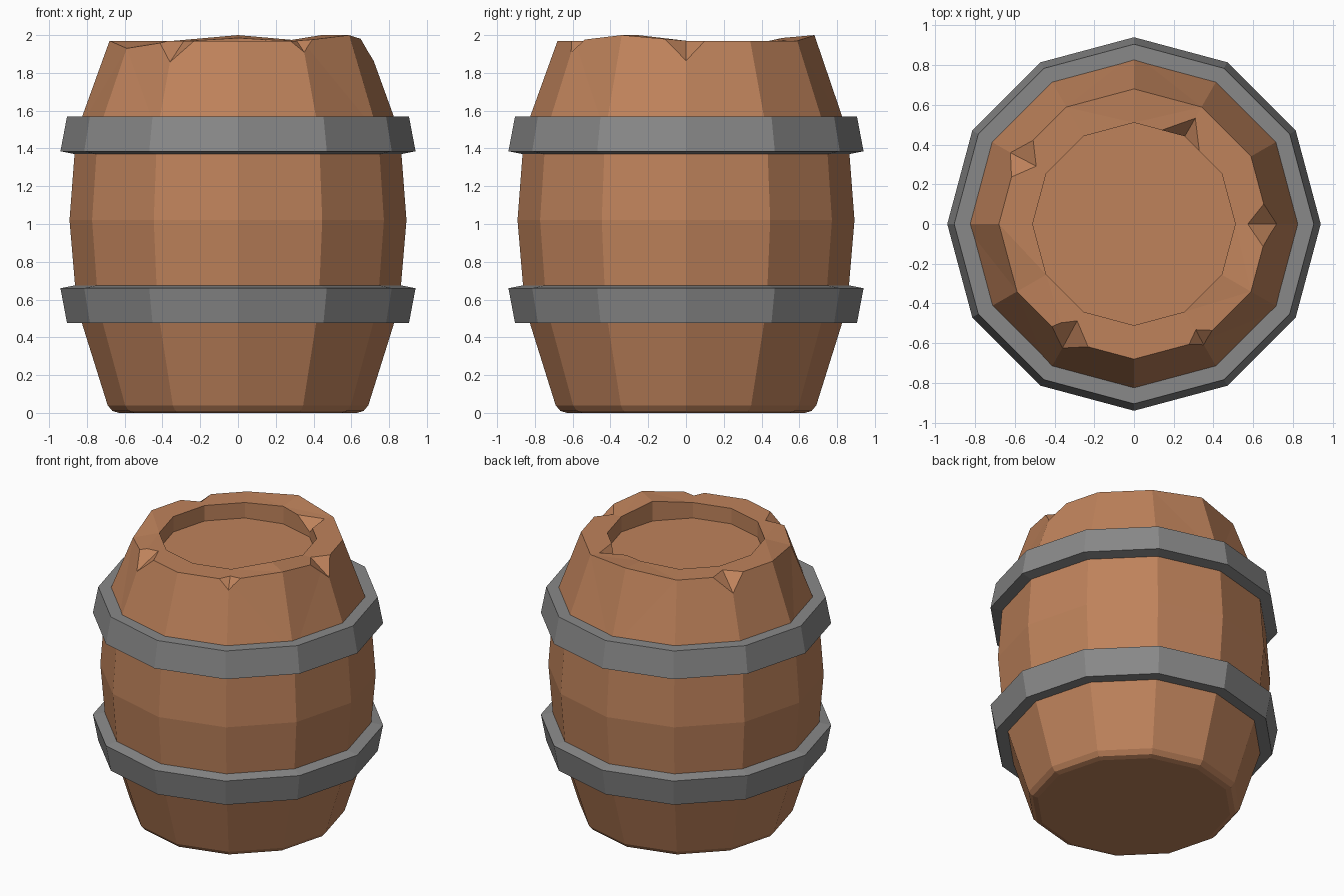
import bpy, bmesh, math
from mathutils import Vector

if "Cube" in bpy.data.objects:
    bpy.data.objects.remove(bpy.data.objects["Cube"])

SIDES = 12


def material(name, rgb):
    m = bpy.data.materials.new(name)
    m.diffuse_color = (*rgb, 1)
    m.use_nodes = True
    m.node_tree.nodes["Principled BSDF"].inputs["Base Color"].default_value = m.diffuse_color
    return m


wood = material("warm wood", (0.52, 0.225, 0.105))
metal = material("grey metal", (0.25, 0.25, 0.25))


def add_object(name, bm, mat):
    bmesh.ops.recalc_face_normals(bm, faces=bm.faces[:])
    me = bpy.data.meshes.new(name)
    bm.to_mesh(me)
    bm.free()
    me.materials.append(mat)
    ob = bpy.data.objects.new(name, me)
    bpy.context.collection.objects.link(ob)
    return ob


def lathe(profile, closed, offsets={}):
    """12-sided rings from (radius, z); offsets[(ring, side)] shifts a point's z."""
    bm = bmesh.new()
    rings = []
    for i, (r, z) in enumerate(profile):
        rings.append([bm.verts.new((r * math.cos(k * math.tau / SIDES),
                                    r * math.sin(k * math.tau / SIDES),
                                    z + offsets.get((i, k), 0))) for k in range(SIDES)])
    pairs = list(zip(rings, rings[1:]))
    if closed:
        pairs.append((rings[-1], rings[0]))
    else:
        bm.faces.new(rings[0][::-1])
        bm.faces.new(rings[-1])
    for a, b in pairs:
        for k in range(SIDES):
            j = (k + 1) % SIDES
            bm.faces.new((a[k], a[j], b[j], b[k]))
    return bm


# Barrel body with uneven rim and recessed lid
body_profile = [(0.63, 0), (0.665, 0.01), (0.69, 0.04), (0.853, 0.56), (0.892, 1.02),
                (0.857, 1.48), (0.68, 1.97), (0.51, 1.97), (0.51, 1.86)]
rim_offsets = {(6, 11): 0.03, (7, 11): 0.03, (6, 3): 0.03, (7, 3): 0.015, (6, 7): -0.04}
bm = lathe(body_profile, False, rim_offsets)
bmesh.ops.triangulate(bm, faces=[f for f in bm.faces
                                 if len(f.verts) == 4 and f.calc_center_median().z > 1.6])
barrel = add_object("barrel_body", bm, wood)

# Chips: V-notches given by inner end, two edge points, deepest point, ridge extension
TOP = 1.972
chips = [
    ((0.57, 0), (0.65, 0.1), (0.65, -0.1), (0.71, 0, 1.87), 1.0),
    ((-0.49, 0.29), (-0.505, 0.42), (-0.615, 0.235), (-0.615, 0.355, 1.87), 1.0),
    ((-0.285, -0.485), (-0.41, -0.5), (-0.23, -0.615), (-0.355, -0.615, 1.865), 1.0),
    ((0.31, -0.53), (0.275, -0.605), (0.39, -0.54), (0.35, -0.607, 1.91), 1.0),
    ((0.31, 0.535), (0.145, 0.47), (0.33, 0.37), (0.255, 0.44, 1.895), 0.25),
]
for n, (inner, p1, p2, deep, ext) in enumerate(chips):
    i, a, b = (Vector((*p, TOP)) for p in (inner, p1, p2))
    d = Vector(deep)
    mid = (i + d) / 2
    pts = [i + (i - d), d + (d - i) * ext, a + (a - mid) * 2, b + (b - mid) * 2]
    bm = bmesh.new()
    v = [bm.verts.new(p) for p in pts]
    for f in ((0, 1, 2), (0, 3, 1), (0, 2, 3), (1, 3, 2)):
        bm.faces.new([v[q] for q in f])
    cutter = add_object("chip_cutter_%d" % n, bm, wood)
    mod = barrel.modifiers.new("chip", 'BOOLEAN')
    mod.operation = 'DIFFERENCE'
    mod.solver = 'EXACT'
    mod.object = cutter
    cutter.hide_render = True
    cutter.hide_set(True)

# Metal hoops, mirrored about the belly
hoop = [(0.80, 1.57), (0.905, 1.57), (0.94, 1.385), (0.80, 1.357)]
add_object("upper_hoop", lathe(hoop, True), metal)
add_object("lower_hoop", lathe([(r, 2.045 - z) for r, z in hoop], True), metal)
